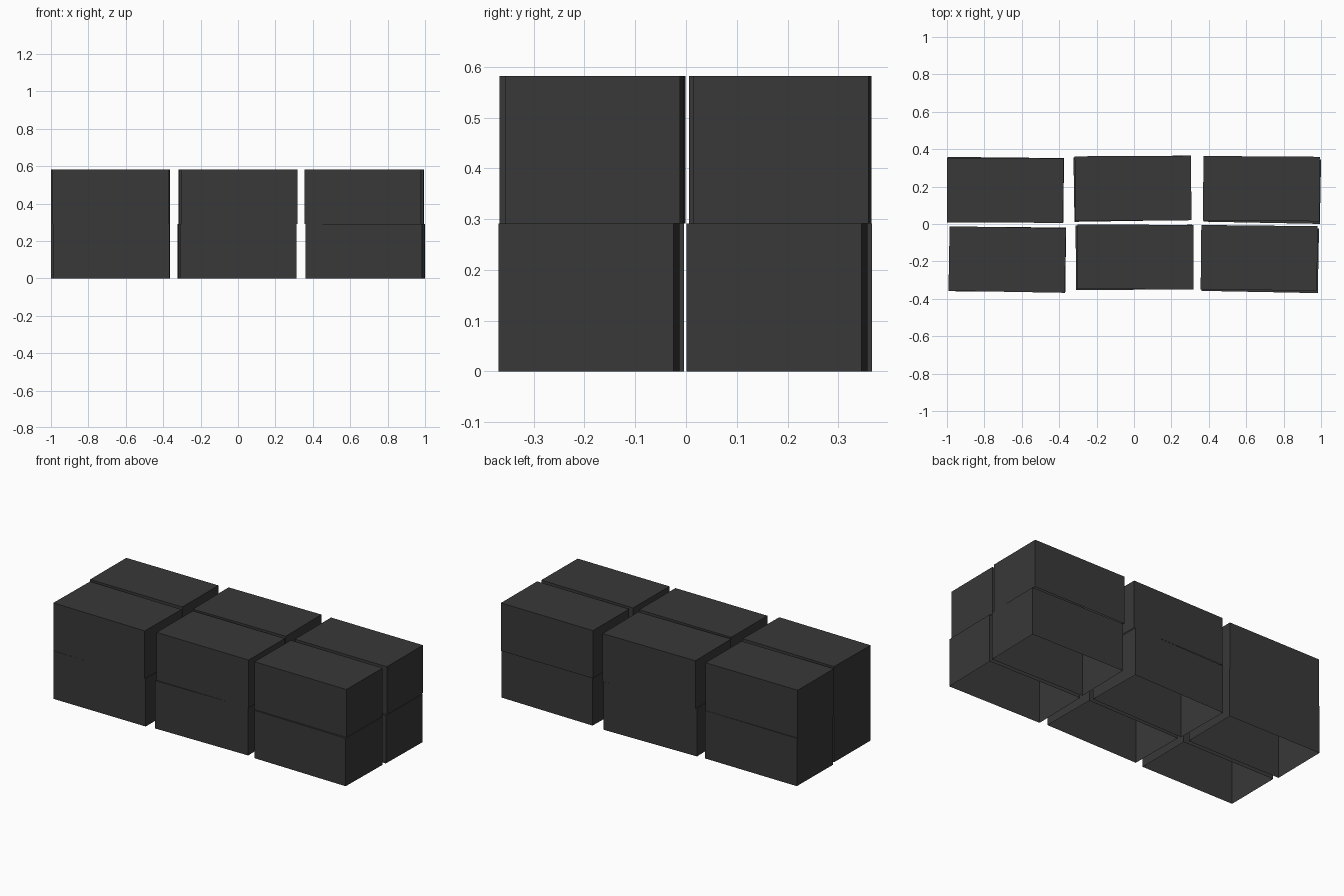
import bpy
import bmesh
import math

if "Cube" in bpy.data.objects:
    bpy.data.objects.remove(bpy.data.objects["Cube"], do_unlink=True)

LENGTH, DEPTH, HEIGHT = 0.622, 0.345, 0.291

# Single dark grey finish
dark = bpy.data.materials.new("dark_grey")
dark.use_nodes = True
colour = (0.04, 0.04, 0.04, 1)
dark.diffuse_color = colour
dark.node_tree.nodes["Principled BSDF"].inputs["Base Color"].default_value = colour

# Shared box shell: four walls and a lid, open underneath
shell = bpy.data.meshes.new("box_shell")
bm = bmesh.new()
bmesh.ops.create_cube(bm, size=1)
bmesh.ops.scale(bm, verts=bm.verts, vec=(LENGTH, DEPTH, HEIGHT))
bm.normal_update()
bottom = [f for f in bm.faces if f.normal.z < -0.5]
bmesh.ops.delete(bm, geom=bottom, context="FACES_ONLY")
bm.to_mesh(shell)
bm.free()
shell.materials.append(dark)


def add_box(name, x, y, layer, turn):
    """One box, resting on its layer and turned slightly about z."""
    box = bpy.data.objects.new(name, shell)
    box.location = (x, y, (layer + 0.5) * HEIGHT)
    box.rotation_euler.z = math.radians(turn)
    bpy.context.collection.objects.link(box)


# Two stacked layers of loosely placed boxes: (x, y, turn in degrees)
layers = {
    "lower": {
        "front_right": (-0.676, -0.189, -0.4),
        "front_middle": (0.0, -0.179, 0.5),
        "front_left": (0.675, -0.191, -1.1),
        "back_right": (-0.687, 0.183, -0.6),
        "back_middle": (-0.01, 0.189, 0.9),
        "back_left": (0.686, 0.179, -1.1),
    },
    "upper": {
        "front_right": (-0.678, -0.19, -1.0),
        "front_middle": (0.007, -0.176, -0.4),
        "front_left": (0.669, -0.181, -0.6),
        "back_right": (-0.689, 0.18, -0.3),
        "back_middle": (-0.005, 0.191, 0.3),
        "back_left": (0.681, 0.189, -0.4),
    },
}
for layer, (level, boxes) in enumerate(layers.items()):
    for spot, (x, y, turn) in boxes.items():
        add_box(f"{level}_{spot}_box", x, y, layer, turn)
